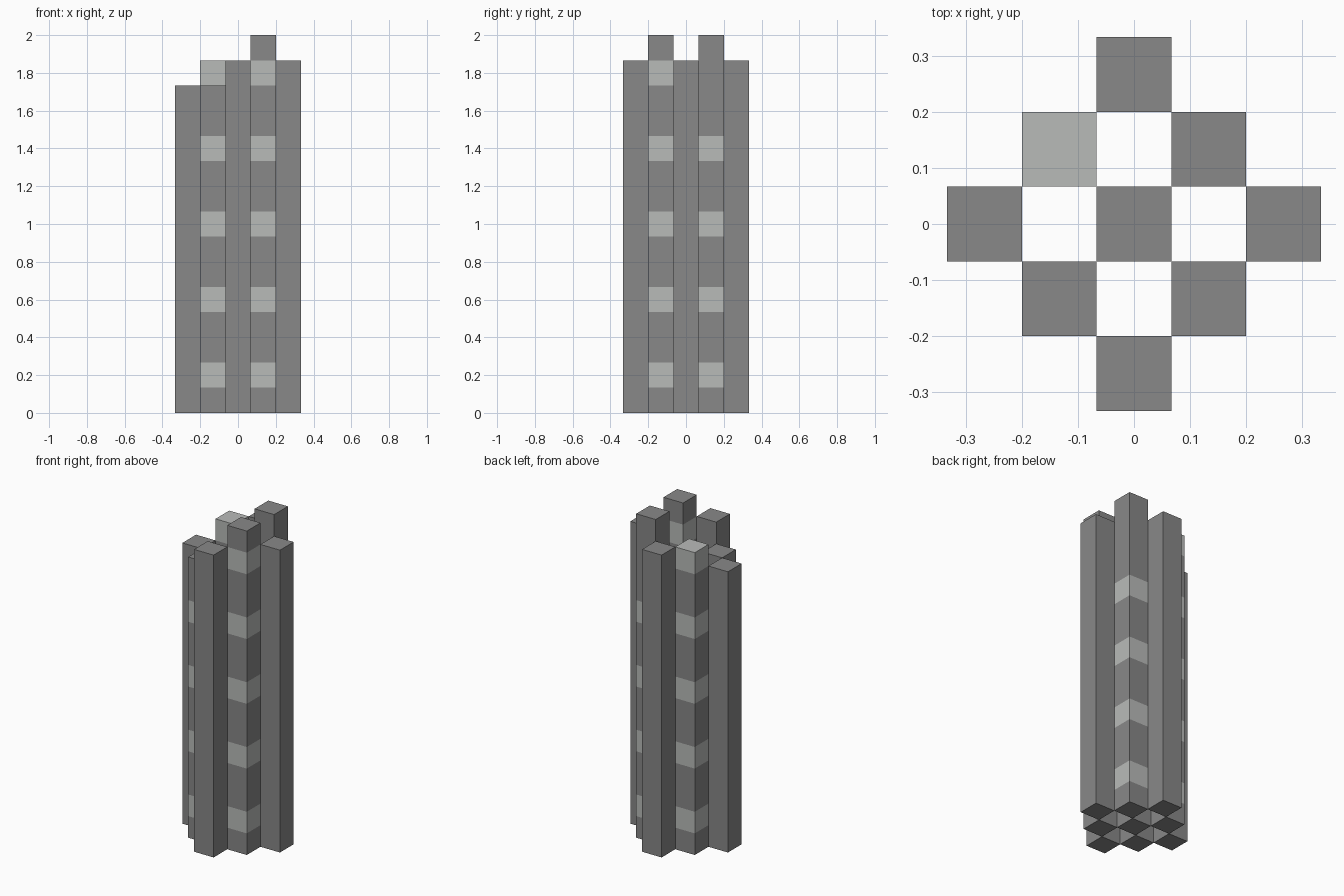
import bpy, bmesh
from mathutils import Vector

U = 2 / 15  # edge of one square block

cube = bpy.data.objects.get("Cube")
if cube:
    bpy.data.objects.remove(cube, do_unlink=True)


def make_material(name, color):
    mat = bpy.data.materials.new(name)
    mat.use_nodes = True
    mat.diffuse_color = color
    mat.node_tree.nodes["Principled BSDF"].inputs["Base Color"].default_value = color
    return mat


dark = make_material("dark grey stone", (0.246, 0.246, 0.246, 1))
light = make_material("light grey stone", (0.485, 0.497, 0.485, 1))


def add_column(name, col, row, height, bands=0):
    """Square column of stacked blocks; every third block is a light band."""
    bm = bmesh.new()
    h = U / 2
    base = bm.faces.new([bm.verts.new((x, y, 0))
                         for x, y in ((-h, -h), (-h, h), (h, h), (h, -h))])
    # Cut levels at the bottom and top of each band
    levels = {height}
    for i in range(bands):
        levels |= {1 + 3 * i, 2 + 3 * i}
    edges, below = list(base.edges), 0
    for level in sorted(levels):
        result = bmesh.ops.extrude_edge_only(bm, edges=edges)["geom"]
        verts = [g for g in result if isinstance(g, bmesh.types.BMVert)]
        bmesh.ops.translate(bm, verts=verts, vec=Vector((0, 0, (level - below) * U)))
        edges = [e for e in result if isinstance(e, bmesh.types.BMEdge)
                 and all(v in verts for v in e.verts)]
        below = level
    bmesh.ops.contextual_create(bm, geom=edges)
    bmesh.ops.recalc_face_normals(bm, faces=bm.faces)
    # Light bands are chosen by the block a face belongs to
    for face in bm.faces:
        center = face.calc_center_median() - face.normal * U / 2
        block = int(center.z / U)
        single = max(v.co.z for v in face.verts) - min(v.co.z for v in face.verts) < 1.1 * U
        if bands and single and block % 3 == 1 and block < 3 * bands:
            face.material_index = 1
    mesh = bpy.data.meshes.new(name)
    bm.to_mesh(mesh)
    bm.free()
    mesh.materials.append(dark)
    mesh.materials.append(light)
    obj = bpy.data.objects.new(name, mesh)
    obj.location = (col * U, row * U, 0)
    bpy.context.collection.objects.link(obj)


# Plain columns: the core and the four outer ones
add_column("center_column", 0, 0, 13)
add_column("front_column", 0, -2, 14)
add_column("back_column", 0, 2, 14)
add_column("left_column", 2, 0, 14)
add_column("right_column", -2, 0, 13)

# Banded columns on the diagonals
add_column("front_left_banded_column", 1, -1, 15, bands=5)
add_column("back_left_banded_column", 1, 1, 15, bands=4)
add_column("front_right_banded_column", -1, -1, 13, bands=4)
add_column("back_right_banded_column", -1, 1, 14, bands=5)
